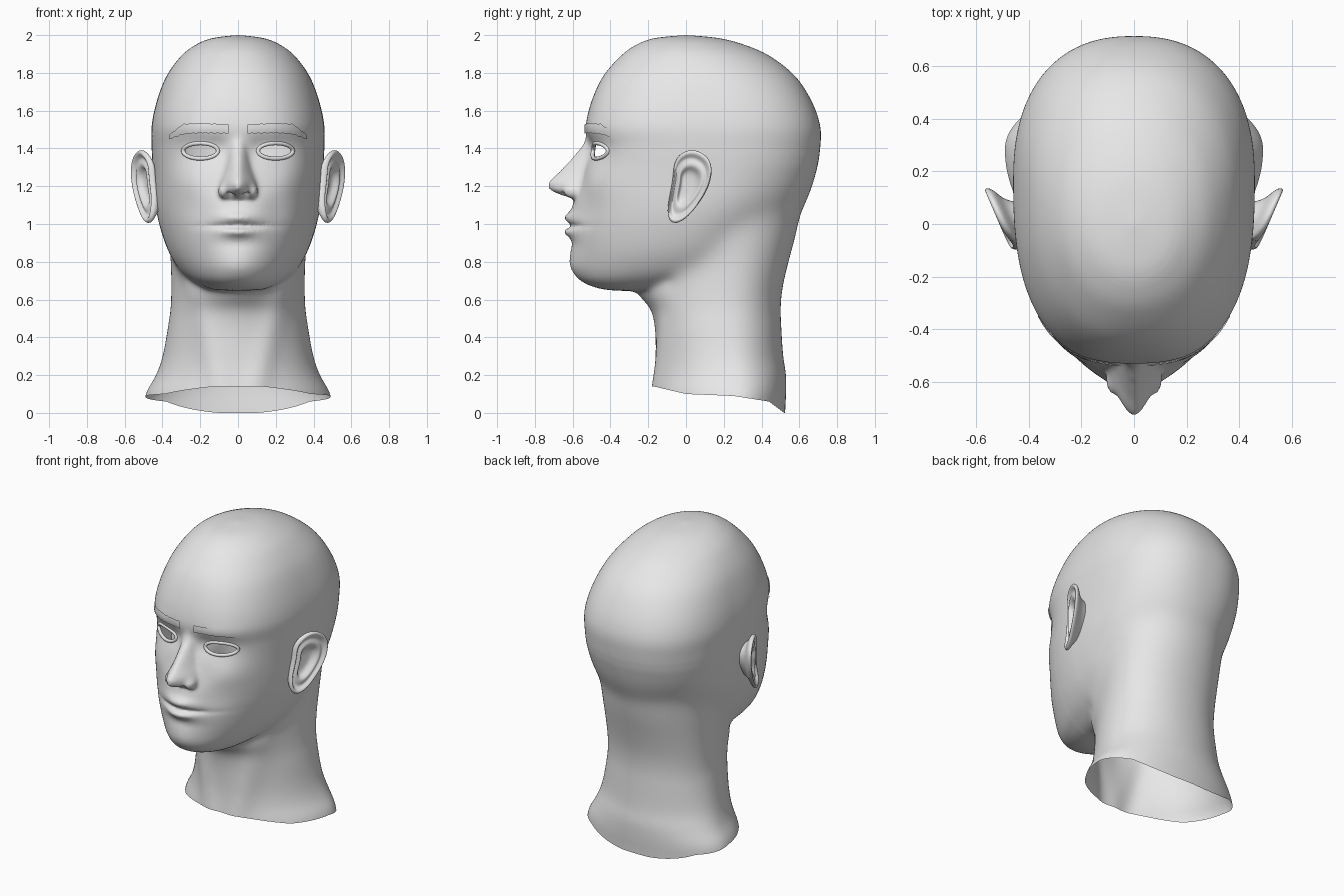
import bpy, bmesh, math
from mathutils import Vector
from mathutils.bvhtree import BVHTree

if "Cube" in bpy.data.objects:
    bpy.data.objects.remove(bpy.data.objects["Cube"])

skin = bpy.data.materials.new("light_grey")
skin.diffuse_color = (0.8, 0.8, 0.8, 1)
skin.use_nodes = True
skin.node_tree.nodes["Principled BSDF"].inputs["Base Color"].default_value = skin.diffuse_color


def add_object(name, mesh):
    ob = bpy.data.objects.new(name, mesh)
    bpy.context.scene.collection.objects.link(ob)
    return ob


def finish(name, mesh):
    mesh.materials.clear()
    mesh.materials.append(skin)
    mesh.shade_smooth()
    return add_object(name, mesh)


def evaluate(ob):
    """Bake the modifiers of a helper object and remove the helper."""
    bpy.context.view_layer.update()
    dg = bpy.context.evaluated_depsgraph_get()
    mesh = bpy.data.meshes.new_from_object(ob.evaluated_get(dg))
    bpy.data.objects.remove(ob)
    return mesh


def table(pts, v):
    """Piecewise linear lookup."""
    if v <= pts[0][0]:
        return pts[0][1]
    for (a, fa), (b, fb) in zip(pts, pts[1:]):
        if v <= b:
            return fa + (fb - fa) * (v - a) / (b - a)
    return pts[-1][1]


def spline(keys, steps):
    """Catmull-Rom rows through the key sections."""
    k = [keys[0]] + keys + [keys[-1]]
    for i in range(1, len(k) - 2):
        for j in range(steps):
            t = j / steps
            yield [0.5 * (2 * b + (c - a) * t + (2 * a - 5 * b + 4 * c - d) * t * t
                          + (3 * b - a - 3 * c + d) * t ** 3)
                   for a, b, c, d in zip(k[i - 1], k[i], k[i + 1], k[i + 2])]
    yield keys[-1]


def loft(bm, keys, steps, n, shape=None):
    """Closed stack of sections: z, front y, back y, half width, widest y, front/back squareness."""
    rows = []
    for z, yf, yb, w, yw, nf, nb in spline(keys, steps):
        row = []
        for i in range(n):
            a = 2 * math.pi * i / n
            c, s = math.sin(a), -math.cos(a)
            e = nf if s < 0 else nb
            r = (abs(c) ** e + abs(s) ** e) ** (-1 / e)
            x, y = w * r * c, yw + r * s * ((yw - yf) if s < 0 else (yb - yw))
            if shape:
                y += shape(x, y, z)
            row.append(bm.verts.new((x, y, z)))
        rows.append(row)
    for p, q in zip(rows, rows[1:]):
        for i in range(n):
            j = (i + 1) % n
            bm.faces.new((p[i], q[i], q[j], p[j]))
    bm.faces.new(rows[0])
    bm.faces.new(rows[-1][::-1])


# Skull and jaw sections
HEAD = [(2.0, -.01, .01, .01, 0, 2, 2), (1.983, -.17, .18, .14, 0, 2, 2),
        (1.945, -.27, .32, .23, .02, 2, 2), (1.885, -.35, .45, .305, .05, 2.1, 2.1),
        (1.78, -.44, .58, .38, .1, 2.3, 2.2), (1.65, -.50, .665, .43, .14, 2.5, 2.3),
        (1.52, -.53, .71, .457, .16, 2.6, 2.35), (1.40, -.525, .71, .457, .16, 2.5, 2.35),
        (1.25, -.55, .685, .45, .15, 2.35, 2.3), (1.10, -.60, .63, .44, .10, 2.1, 2.1),
        (.98, -.615, .55, .415, .05, 2, 1.9), (.85, -.605, .38, .37, .02, 2, 1.9),
        (.75, -.59, .2, .305, -.03, 2, 2), (.69, -.54, .05, .23, -.1, 2.1, 2),
        (.655, -.44, -.05, .15, -.2, 2, 2), (.645, -.31, -.25, .02, -.28, 2, 2)]
NECK = [(1.4, .1, .68, .34, .3, 2, 2.2), (1.2, .02, .63, .37, .27, 2, 2.1),
        (.97, -.1, .59, .368, .25, 2, 2.1), (.8, -.24, .545, .36, .25, 1.7, 2.1),
        (.66, -.27, .512, .357, .24, 1.7, 2.1), (.55, -.19, .502, .36, .23, 1.9, 2.1),
        (.45, -.165, .505, .372, .23, 2, 2.1), (.3, -.16, .515, .40, .25, 2, 2),
        (.2, -.165, .53, .435, .27, 2, 2), (.1, -.175, .53, .49, .28, 2, 2),
        (0, -.18, .525, .50, .28, 2, 2), (-.15, -.18, .525, .50, .28, 2, 2)]
NOSE = [(1.50, -.52, -.40, .04, -.45, 2, 2), (1.42, -.547, -.4, .055, -.45, 2, 2),
        (1.36, -.598, -.4, .065, -.46, 1.6, 2), (1.28, -.674, -.4, .09, -.48, 1.35, 2),
        (1.22, -.733, -.4, .105, -.51, 1.4, 2), (1.18, -.718, -.4, .105, -.53, 1.45, 2),
        (1.15, -.65, -.4, .09, -.54, 1.7, 2), (1.135, -.60, -.4, .07, -.52, 2, 2)]
# Facial relief: centre x, z, spread x, z, push along y
RELIEF = [(.20, 1.385, .12, .08, .024), (.10, 1.40, .05, .06, .018), (.20, 1.50, .14, .04, -.006),
          (.28, 1.22, .10, .08, -.016), (.20, 1.08, .08, .10, .012), (0, 1.035, .09, .028, -.032),
          (0, .99, .17, .011, .024), (0, .958, .085, .024, -.032), (0, .895, .12, .03, .008),
          (0, .79, .13, .07, -.016)]


def face_relief(x, y, z):
    if y > 0:
        return 0
    return sum(p * math.exp(-((abs(x) - cx) / sx) ** 2 - ((z - cz) / sz) ** 2)
               for cx, cz, sx, sz, p in RELIEF)


def neck_relief(x, y, z):
    if y > .2 or z > .9:
        return 0
    return -.02 * math.exp(-((abs(x) - (.10 + .28 * (z - .15))) / .07) ** 2) * min(1, (.2 - y) / .2)


# Head, neck and nose fused into one skin
bm = bmesh.new()
loft(bm, HEAD, 22, 160, face_relief)
loft(bm, NECK, 8, 96, neck_relief)
loft(bm, NOSE, 8, 48)
for sx in (-1, 1):
    wing = bmesh.ops.create_uvsphere(bm, u_segments=24, v_segments=16, radius=1)["verts"]
    for v in wing:
        v.co = Vector((sx * .07 + v.co.x * .036, -.59 + v.co.y * .06, 1.175 + v.co.z * .042))
bmesh.ops.recalc_face_normals(bm, faces=bm.faces)
me = bpy.data.meshes.new("blocking")
bm.to_mesh(me)
bm.free()
ob = add_object("blocking", me)
rm = ob.modifiers.new("fuse", 'REMESH')
rm.mode = 'VOXEL'
rm.voxel_size = .011
sm = ob.modifiers.new("soften", 'SMOOTH')
sm.factor = .5
sm.iterations = 4
head_mesh = evaluate(ob)

bm = bmesh.new()
bm.from_mesh(head_mesh)


def relax(times, test):
    verts = [v for v in bm.verts if test(v.co)]
    for _ in range(times):
        bmesh.ops.smooth_vert(bm, verts=verts, factor=.5, use_axis_x=True, use_axis_y=True, use_axis_z=True)


# Blend the jaw and skull into the neck, and the nose into the face
relax(90, lambda c: c.y > -.08 and .5 < c.z < 1.3)
relax(20, lambda c: c.y > -.3 and c.z < 1.35)
relax(8, lambda c: c.y < -.45 and 1.19 < c.z < 1.55 and abs(c.x) < .18)
# Nostrils
for v in bm.verts:
    d = (Vector((abs(v.co.x), v.co.y, v.co.z)) - Vector((.042, -.635, 1.145))).length
    if d < .06:
        v.co.z += .03 * math.exp(-(d / .02) ** 2)

# Open neck edge: front high, back low
EDGE = [(-.17, .14), (0, .10), (.25, .09), (.44, .06), (.52, 0)]
for v in bm.verts:
    v.co.z -= table(EDGE, v.co.y)
bmesh.ops.bisect_plane(bm, geom=bm.verts[:] + bm.edges[:] + bm.faces[:], plane_co=(0, 0, 0),
                       plane_no=(0, 0, 1), clear_inner=True)
for v in bm.verts:
    v.co.z += table(EDGE, v.co.y)

bm.normal_update()
tree = BVHTree.FromBMesh(bm)


def surface_y(x, z):
    hit = tree.ray_cast(Vector((x, -2, z)), Vector((0, 1, 0)))[0]
    return hit.y if hit else -.4


# Eye openings
EX, EZ, EW, EH = .198, 1.387, .092, .041


def in_eye(c):
    return c.y < -.2 and ((abs(c.x) - EX) / EW) ** 2 + ((c.z - EZ) / EH) ** 2 < 1


bmesh.ops.delete(bm, geom=[f for f in bm.faces if in_eye(f.calc_center_median())], context='FACES')
bm.to_mesh(head_mesh)
bm.free()
finish("head_and_neck", head_mesh)

# Ear outline (y, z) and relief rings (scale, outward offset)
EAR = [(.045, 1.395), (.12, 1.35), (.138, 1.28), (.118, 1.19), (.06, 1.10), (-.005, 1.025),
       (-.07, 1.0), (-.1, 1.05), (-.087, 1.14), (-.065, 1.24), (-.065, 1.32), (-.025, 1.375)]
RINGS = [(.3, -.03), (.45, -.022), (.56, .004), (.68, .004), (.8, -.008), (.9, .012), (.98, .016),
         (1.04, .004), (1.02, -.014), (.85, -.03), (.65, -.05), (.55, -.12)]
BROW_Z = [(.05, 1.503), (.2, 1.508), (.29, 1.503), (.365, 1.46)]
BROW_H = [(.05, .024), (.29, .027), (.365, .012)]

for side, sx in (("left", -1), ("right", 1)):
    # Ear shell, its front edge sunk into the cheek
    bm = bmesh.new()
    cy, cz = .01, 1.2
    rings = []
    for s, dx in RINGS:
        ring = []
        for y, z in EAR:
            yy, zz = cy + (y - cy) * s, cz + (z - cz) * s
            sink = .02 * max(0, min(1, (-.03 - yy) / .05)) if zz > 1.06 else 0
            ring.append(bm.verts.new((sx * (.455 + .43 * (yy + .1) + dx - sink), yy, zz)))
        rings.append(ring)
    mid = bm.verts.new((sx * .472, cy, cz))
    n = len(EAR)
    for i in range(n):
        j = (i + 1) % n
        bm.faces.new((mid, rings[0][i], rings[0][j]))
        for p, q in zip(rings, rings[1:]):
            bm.faces.new((p[i], q[i], q[j], p[j]))
    bmesh.ops.recalc_face_normals(bm, faces=bm.faces)
    if mid.normal.x * sx < 0:
        bmesh.ops.reverse_faces(bm, faces=bm.faces)
    me = bpy.data.meshes.new("ear")
    bm.to_mesh(me)
    bm.free()
    ob = add_object("ear_blocking", me)
    ob.modifiers.new("smooth", 'SUBSURF').levels = 2
    finish(side + "_ear", evaluate(ob))

    # Eyelid rim
    cu = bpy.data.curves.new("eyelid", 'CURVE')
    cu.dimensions = '3D'
    cu.bevel_depth = .011
    cu.bevel_resolution = 2
    sp = cu.splines.new('POLY')
    sp.points.add(47)
    sp.use_cyclic_u = True
    for i, p in enumerate(sp.points):
        a = 2 * math.pi * i / 48
        x, z = sx * (EX + EW * math.cos(a)), EZ + EH * math.sin(a)
        p.co = (x, surface_y(x, z), z, 1)
    finish(side + "_eyelid", evaluate(add_object("eyelid_blocking", cu)))

    # Eyebrow sheet laid on the brow
    bm = bmesh.new()
    cols = []
    for i in range(33):
        x = .05 + .315 * i / 32
        zc, h = table(BROW_Z, x), table(BROW_H, x) + .002 * math.sin(i * 1.9)
        zs = [zc + h * (k / 2 - 1) for k in range(5)]
        cols.append([bm.verts.new((sx * x, surface_y(sx * x, z) - .009, z)) for z in zs])
    for p, q in zip(cols, cols[1:]):
        for k in range(4):
            f = (p[k], q[k], q[k + 1], p[k + 1])
            bm.faces.new(f if sx > 0 else f[::-1])
    me = bpy.data.meshes.new("eyebrow")
    bm.to_mesh(me)
    bm.free()
    finish(side + "_eyebrow", me)
